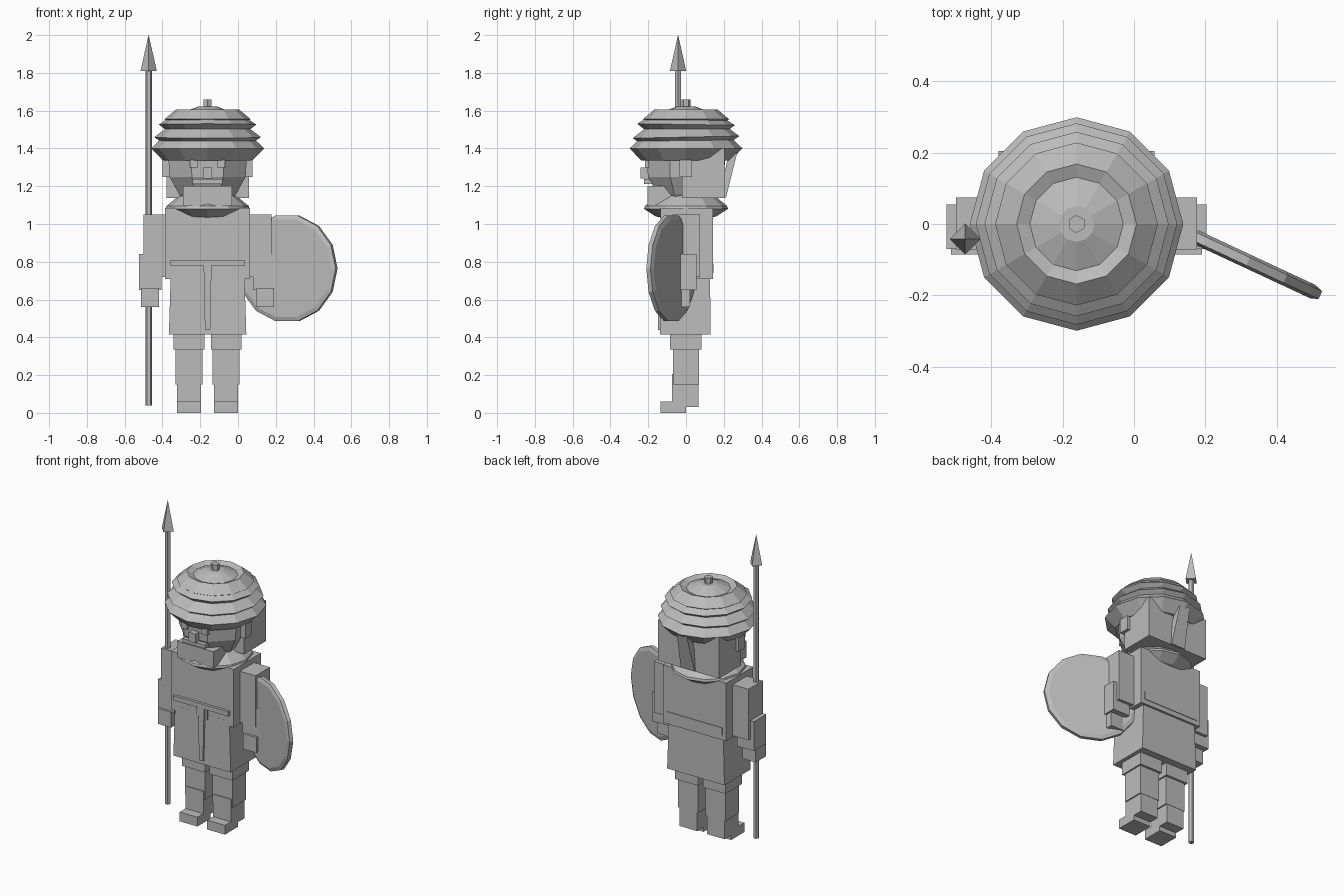
import bpy, bmesh, math
from mathutils import Matrix, Vector

if "Cube" in bpy.data.objects:
    bpy.data.objects.remove(bpy.data.objects["Cube"])

CX = -0.161  # body axis

mat = bpy.data.materials.new("stone_grey")
mat.diffuse_color = (0.5, 0.5, 0.5, 1)
mat.use_nodes = True
mat.node_tree.nodes["Principled BSDF"].inputs["Base Color"].default_value = mat.diffuse_color


def finish(bm, name):
    bmesh.ops.recalc_face_normals(bm, faces=bm.faces)
    me = bpy.data.meshes.new(name)
    bm.to_mesh(me)
    bm.free()
    me.materials.append(mat)
    ob = bpy.data.objects.new(name, me)
    bpy.context.collection.objects.link(ob)
    return ob


def box(name, x, y, z, top=(1, 1), shift=0.0):
    """Box from x, y, z ranges relative to the body axis; top scale and top y shift."""
    bm = bmesh.new()
    bmesh.ops.create_cube(bm, size=1)
    for v in bm.verts:
        up = v.co.z > 0
        sx, sy = top if up else (1, 1)
        v.co = Vector((CX + sum(x) / 2 + v.co.x * (x[1] - x[0]) * sx,
                       sum(y) / 2 + v.co.y * (y[1] - y[0]) * sy + (shift if up else 0),
                       z[1] if up else z[0]))
    return finish(bm, name)


def pair(name, x, y, z, **kw):
    box(name + "_left", x, y, z, **kw)
    box(name + "_right", (-x[1], -x[0]), y, z, **kw)


def lathe(name, profile, sides, origin, turn=0.0, rot=None):
    """Faceted turned shape from (radius, height) points; ends are capped."""
    bm = bmesh.new()
    rings = []
    for r, h in profile:
        ring = []
        for i in range(sides):
            a = turn + 2 * math.pi * i / sides
            ring.append(bm.verts.new((r * math.cos(a), r * math.sin(a), h)))
        rings.append(ring)
    for a, b in zip(rings, rings[1:]):
        for i in range(sides):
            j = (i + 1) % sides
            bm.faces.new((a[i], a[j], b[j], b[i]))
    bm.faces.new(rings[0])
    bm.faces.new(rings[-1])
    m = Matrix.Translation(origin)
    if rot:
        m = m @ rot
    bm.transform(m)
    return finish(bm, name)


axis = (CX, 0, 0)

# Legs, boots and feet
pair("thigh", (0.017, 0.18), (-0.085, 0.083), (0.335, 0.43))
pair("shin", (0.027, 0.17), (-0.07, 0.068), (0.15, 0.335))
pair("boot", (0.035, 0.162), (-0.075, 0.066), (0.03, 0.205))
pair("foot", (0.035, 0.162), (-0.135, 0.0), (0.0, 0.06))

# Tunic, belt and sash
box("skirt", (-0.205, 0.205), (-0.138, 0.13), (0.415, 0.74), top=(0.95, 0.98))
box("torso", (-0.225, 0.225), (-0.135, 0.142), (0.71, 1.085))
box("belt", (-0.197, 0.197), (-0.152, -0.12), (0.78, 0.81))
box("belt_back", (-0.2, 0.2), (0.1, 0.146), (0.74, 0.79))
box("sash_end", (-0.014, 0.014), (-0.148, -0.13), (0.44, 0.78), top=(1.5, 1))
pair("tunic_fold", (0.025, 0.04), (-0.142, -0.13), (0.71, 0.78))

# Arms and hands
pair("upper_arm", (0.22, 0.338), (-0.072, 0.074), (0.72, 1.05))
pair("forearm", (0.243, 0.364), (-0.07, 0.055), (0.65, 0.84))
pair("hand", (0.258, 0.352), (-0.085, 0.02), (0.56, 0.66))

# Collar and head
lathe("collar", [(0.085, 1.025), (0.16, 1.04), (0.222, 1.08), (0.218, 1.095),
                 (0.145, 1.155)], 12, axis)
lathe("head", [(0.13, 1.12), (0.165, 1.16), (0.218, 1.25), (0.225, 1.36)],
      8, axis, math.pi / 8)
box("hair", (-0.218, 0.218), (-0.02, 0.205), (1.137, 1.4))
pair("ear", (0.2, 0.238), (-0.035, 0.032), (1.25, 1.34))

# Face
pair("eye", (0.05, 0.093), (-0.218, -0.19), (1.3, 1.34))
box("nose", (-0.024, 0.024), (-0.24, -0.19), (1.24, 1.3))
box("moustache", (-0.08, 0.08), (-0.222, -0.15), (1.213, 1.237))
box("beard", (-0.13, 0.13), (-0.205, -0.05), (1.095, 1.2))

# Wrapped hat: stacked, slightly tilted tiers
lathe("hat_brim", [(0.235, 1.335), (0.299, 1.4), (0.25, 1.448)], 12, axis,
      rot=Matrix.Shear('XY', 4, (0, 0)))
tiers = [
    ("hat_band_low", [(0.24, 1.43), (0.282, 1.46), (0.21, 1.515)], 0.02),
    ("hat_band_high", [(0.22, 1.497), (0.258, 1.527), (0.19, 1.57)], -0.015),
    ("hat_crown", [(0.2, 1.535), (0.228, 1.555), (0.168, 1.605), (0.131, 1.59),
                   (0.05, 1.622)], 0.0),
]
for name, profile, tilt in tiers:
    lathe(name, profile, 12, axis, rot=Matrix(
        ((1, 0, 0, 0), (0, 1, 0, 0), (0, tilt, 1, 0), (0, 0, 0, 1))))
lathe("hat_knob", [(0.025, 1.6), (0.025, 1.66)], 6, axis, math.pi / 6)

# Cloth knot and hanging tail at the back
box("hat_tail", (-0.05, 0.05), (0.17, 0.212), (1.14, 1.4), top=(0.7, 1), shift=0.065)
box("hat_knot", (-0.06, 0.06), (0.14, 0.21), (1.36, 1.46), top=(0.6, 0.8))

# Spear
spear = (-0.473, -0.042, 0)
lathe("spear_shaft", [(0.018, 0.04), (0.018, 1.82)], 6, spear)
lathe("spear_tip", [(0.043, 1.81), (0.0005, 2.0)], 4, spear)

# Shield: bevelled disc, turned about the vertical
turn = Matrix.Rotation(math.radians(-25), 4, 'Z') @ Matrix.Rotation(math.pi / 2, 4, 'X')
lathe("shield", [(0.262, -0.02), (0.287, -0.012), (0.287, 0.012), (0.265, 0.02)],
      14, (0.262, -0.078, 0.765), rot=turn)
